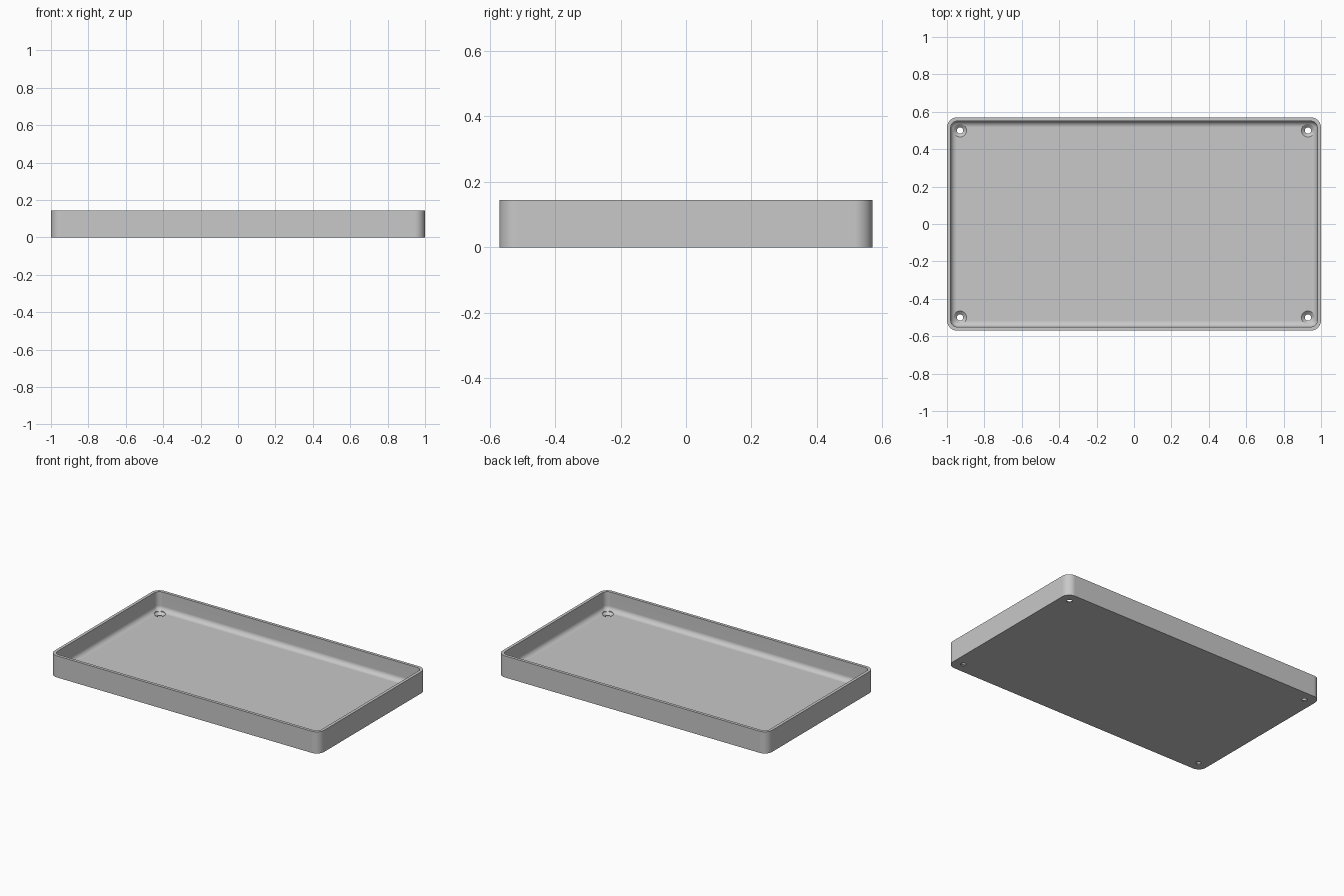
import bpy
import bmesh
import math

HALF_X, HALF_Y, HEIGHT = 1.0, 0.57, 0.145
CORNER = 0.055      # outer corner radius
WALL = 0.02
FLOOR = 0.02
FILLET = 0.032      # rounding between wall and floor
HOLE_X, HOLE_Y = 0.93, 0.50

cube = bpy.data.objects.get("Cube")
if cube:
    bpy.data.objects.remove(cube, do_unlink=True)

grey = bpy.data.materials.new("light grey")
grey.use_nodes = True
colour = (0.58, 0.58, 0.58, 1)
grey.diffuse_color = colour
grey.node_tree.nodes["Principled BSDF"].inputs["Base Color"].default_value = colour


def make_object(name, bm):
    bmesh.ops.recalc_face_normals(bm, faces=bm.faces)
    mesh = bpy.data.meshes.new(name)
    bm.to_mesh(mesh)
    bm.free()
    mesh.materials.append(grey)
    obj = bpy.data.objects.new(name, mesh)
    bpy.context.collection.objects.link(obj)
    return obj


def loft(bm, loops):
    """Skin a stack of equal rings and cap both ends."""
    rings = [[bm.verts.new(p) for p in loop] for loop in loops]
    n = len(rings[0])
    for a, b in zip(rings, rings[1:]):
        for i in range(n):
            j = (i + 1) % n
            bm.faces.new((a[i], a[j], b[j], b[i]))
    bm.faces.new(rings[0])
    bm.faces.new(rings[-1])


def rounded_rectangle(inset, z, steps=10):
    r = CORNER - inset
    points = []
    for corner, (sx, sy) in enumerate([(1, 1), (-1, 1), (-1, -1), (1, -1)]):
        for i in range(steps + 1):
            a = (corner + i / steps) * math.pi / 2
            points.append((sx * (HALF_X - CORNER) + r * math.cos(a),
                           sy * (HALF_Y - CORNER) + r * math.sin(a), z))
    return points


def circle(x, y, r, z, sides=32):
    return [(x + r * math.cos(i * math.tau / sides),
             y + r * math.sin(i * math.tau / sides), z) for i in range(sides)]


# Tray: outer wall, rim, inner wall, rounded inner edge, floor
section = [(0, 0), (0, HEIGHT), (WALL, HEIGHT)]
for i in range(9):
    a = i / 8 * math.pi / 2
    section.append((WALL + FILLET * (1 - math.cos(a)),
                    FLOOR + FILLET * (1 - math.sin(a))))
bm = bmesh.new()
loft(bm, [rounded_rectangle(inset, z) for inset, z in section])
tray = make_object("tray", bm)

# Countersunk screw holes in the four corners
bm = bmesh.new()
for sx in (-1, 1):
    for sy in (-1, 1):
        loft(bm, [circle(sx * HOLE_X, sy * HOLE_Y, r, z) for r, z in
                  [(0.017, -0.02), (0.017, 0.004), (0.035, FLOOR), (0.035, 0.08)]])
cutter = make_object("screw_hole_cutter", bm)
cutter.hide_render = True

holes = tray.modifiers.new("screw holes", 'BOOLEAN')
holes.operation = 'DIFFERENCE'
holes.solver = 'EXACT'
holes.object = cutter

bpy.ops.object.select_all(action='DESELECT')
tray.select_set(True)
bpy.context.view_layer.objects.active = tray
bpy.ops.object.modifier_apply(modifier=holes.name)
bpy.data.objects.remove(cutter, do_unlink=True)

# Smooth corners with crisp rim and flat floor
bpy.ops.object.shade_smooth_by_angle(angle=math.radians(30))
normals = tray.modifiers.new("flat faces", 'WEIGHTED_NORMAL')
normals.keep_sharp = True
